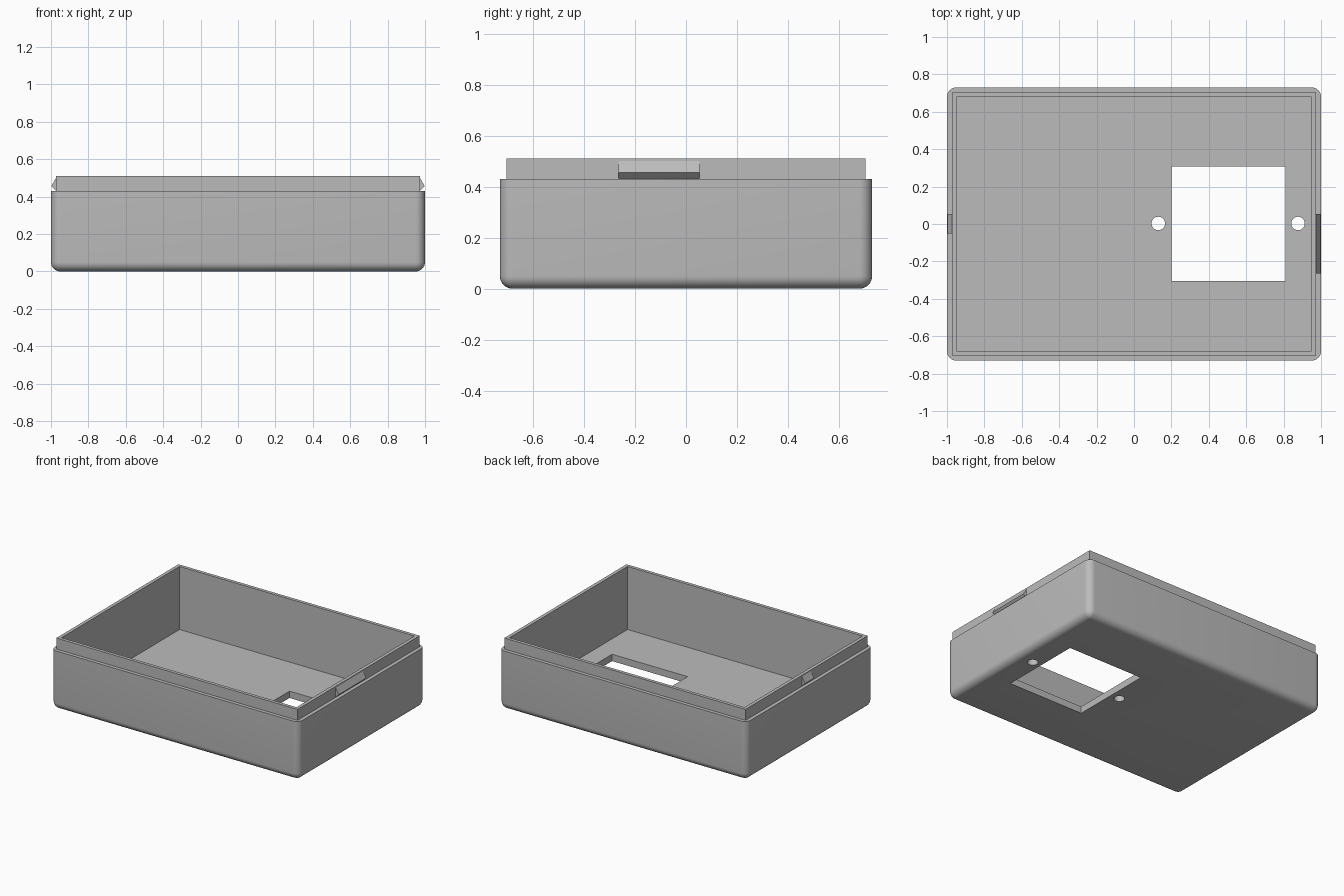
import bpy, bmesh, math
from mathutils import Matrix

if "Cube" in bpy.data.objects:
    bpy.data.objects.remove(bpy.data.objects["Cube"])

grey = bpy.data.materials.new("light grey plastic")
grey.diffuse_color = (0.5, 0.5, 0.5, 1)
grey.use_nodes = True
grey.node_tree.nodes["Principled BSDF"].inputs["Base Color"].default_value = grey.diffuse_color


def add_object(name, bm):
    bmesh.ops.recalc_face_normals(bm, faces=bm.faces)
    mesh = bpy.data.meshes.new(name)
    bm.to_mesh(mesh)
    bm.free()
    mesh.materials.append(grey)
    obj = bpy.data.objects.new(name, mesh)
    bpy.context.collection.objects.link(obj)
    return obj


def box_bm(x0, x1, y0, y1, z0, z1):
    bm = bmesh.new()
    bmesh.ops.create_cube(bm, size=1)
    for v in bm.verts:
        v.co = (x0 if v.co.x < 0 else x1, y0 if v.co.y < 0 else y1,
                z0 if v.co.z < 0 else z1)
    return bm


def boolean(target, tool, operation):
    mod = target.modifiers.new(tool.name, 'BOOLEAN')
    mod.object, mod.operation, mod.solver = tool, operation, 'EXACT'
    bpy.context.view_layer.objects.active = target
    bpy.ops.object.modifier_apply(modifier=mod.name)
    bpy.data.objects.remove(tool)


# Outer tray: vertical corners and bottom edges rounded, top edge sharp
RIM = 0.43
bm = box_bm(-1, 1, -0.73, 0.73, 0, RIM)
edges = [e for e in bm.edges if min(v.co.z for v in e.verts) < 0.01]
bmesh.ops.bevel(bm, geom=edges, offset=0.05, segments=8, profile=0.5,
                affect='EDGES', clamp_overlap=True)
tray = add_object("tray", bm)

# Stepped lip around the top, then the hollow inside
boolean(tray, add_object("lip", box_bm(-0.973, 0.973, -0.704, 0.704, 0.2, 0.51)), 'UNION')
boolean(tray, add_object("cavity", box_bm(-0.948, 0.948, -0.68, 0.68, 0.05, 0.7)), 'DIFFERENCE')

# Square opening in the floor with a screw hole on each side
boolean(tray, add_object("opening", box_bm(0.2, 0.81, -0.305, 0.308, -0.1, 0.1)), 'DIFFERENCE')
for x in (0.13, 0.877):
    bm = bmesh.new()
    bmesh.ops.create_cone(bm, cap_ends=True, segments=32, radius1=0.036,
                          radius2=0.036, depth=0.2,
                          matrix=Matrix.Translation((x, 0.003, 0)))
    boolean(tray, add_object("screw_hole", bm), 'DIFFERENCE')

bpy.ops.object.select_all(action='DESELECT')
tray.select_set(True)
bpy.context.view_layer.objects.active = tray
bpy.ops.object.shade_smooth_by_angle(angle=math.radians(30))


# Snap clips: wedge profile (x, z) run along y on each end of the lip
def clip(name, side, y0, y1):
    profile = [(0.973, 0.432), (0.998, 0.456), (0.973, 0.5)]
    bm = bmesh.new()
    face = bm.faces.new([bm.verts.new((side * x, y0, z)) for x, z in profile])
    moved = bmesh.ops.extrude_face_region(bm, geom=[face])["geom"]
    bmesh.ops.translate(bm, vec=(0, y1 - y0, 0),
                        verts=[g for g in moved if isinstance(g, bmesh.types.BMVert)])
    return add_object(name, bm)


clip("right_clip", 1, -0.265, 0.053)
clip("left_clip", -1, -0.052, 0.053)
